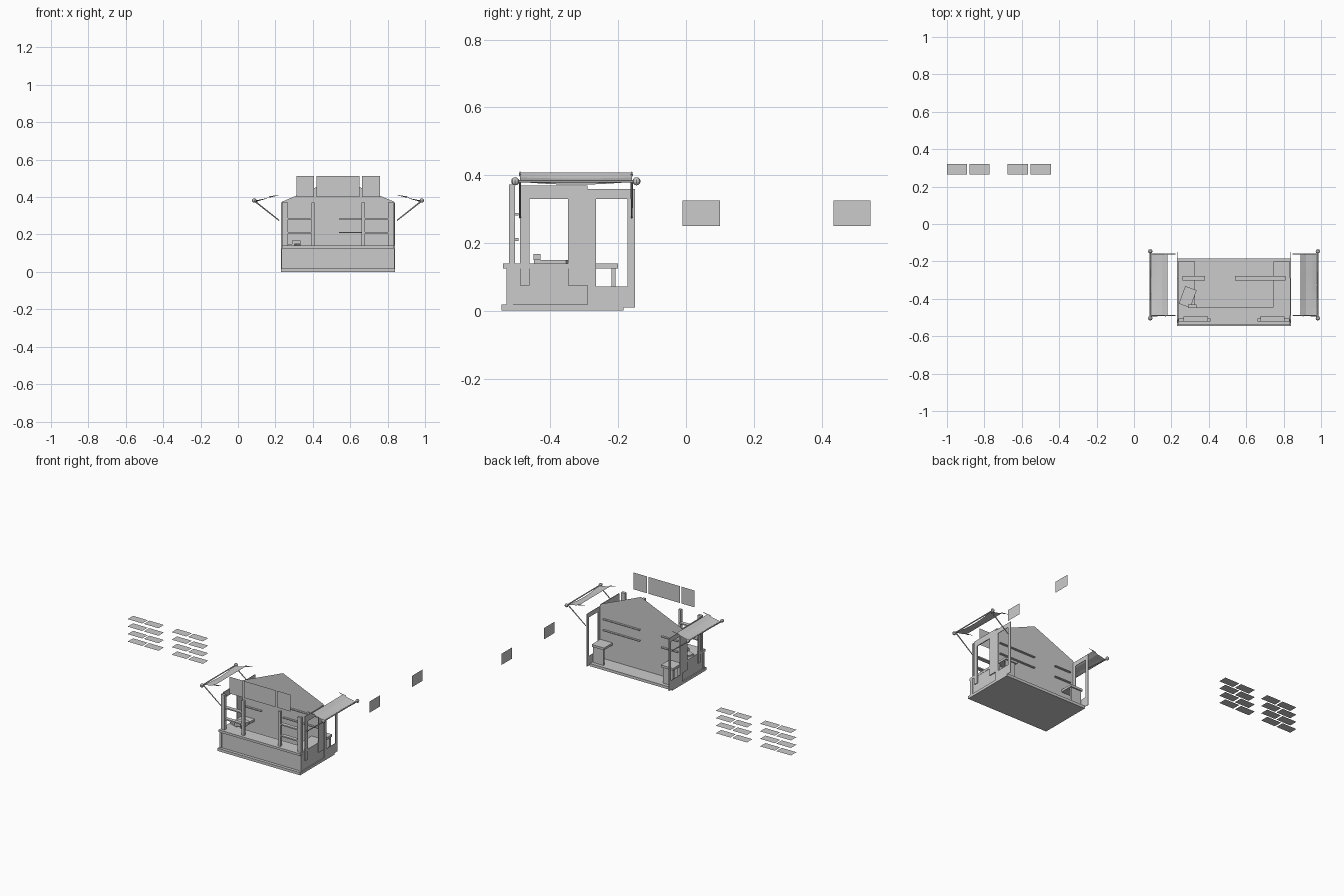
import bpy, bmesh, math
from mathutils import Vector, Matrix

if "Cube" in bpy.data.objects:
    bpy.data.objects.remove(bpy.data.objects["Cube"])

CX = 0.535          # stall centre line in x
SIDES = (-1, 1)


def add(name, bm):
    me = bpy.data.meshes.new(name)
    bmesh.ops.recalc_face_normals(bm, faces=bm.faces)
    bm.to_mesh(me)
    bm.free()
    ob = bpy.data.objects.new(name, me)
    bpy.context.collection.objects.link(ob)
    return ob


def box(name, x0, x1, y0, y1, z0, z1, turn=0):
    bm = bmesh.new()
    bmesh.ops.create_cube(bm, size=1)
    bmesh.ops.scale(bm, vec=(x1 - x0, y1 - y0, z1 - z0), verts=bm.verts)
    bmesh.ops.rotate(bm, matrix=Matrix.Rotation(turn, 3, 'Z'), verts=bm.verts)
    bmesh.ops.translate(bm, vec=((x0 + x1) / 2, (y0 + y1) / 2, (z0 + z1) / 2), verts=bm.verts)
    return add(name, bm)


def side_box(name, s, a, b, *rest):
    # a, b are distances from the centre line
    return box(name, *sorted((CX + s * a, CX + s * b)), *rest)


def poly(name, pts):
    bm = bmesh.new()
    bm.faces.new([bm.verts.new(p) for p in pts])
    return add(name, bm)


def rod(name, a, b, r0, r1, n=6):
    a, b = Vector(a), Vector(b)
    d = b - a
    bm = bmesh.new()
    bmesh.ops.create_cone(bm, cap_ends=True, segments=n, radius1=r0, radius2=r1, depth=d.length)
    bmesh.ops.transform(bm, verts=bm.verts, matrix=Matrix.Translation((a + b) / 2)
                        @ d.to_track_quat('Z', 'Y').to_matrix().to_4x4())
    return add(name, bm)


# floor and front of the stall
box("floor", 0.23, 0.84, -0.545, -0.185, 0, 0.018)
box("front_wall", 0.25, 0.82, -0.525, -0.51, 0.018, 0.125)
box("front_counter", 0.235, 0.835, -0.54, -0.445, 0.125, 0.14)

# gabled partition
poly("gable_wall", [(0.235, -0.29, 0.012), (0.835, -0.29, 0.012), (0.835, -0.29, 0.375),
                    (CX, -0.29, 0.502), (0.235, -0.29, 0.375)])
for z in (0.21, 0.283):
    box("wall_shelf_long", 0.54, 0.81, -0.303, -0.277, z - 0.003, z + 0.003)
    box("wall_shelf_short", 0.26, 0.38, -0.303, -0.277, z - 0.003, z + 0.003)

for s in SIDES:
    # side counters and walls
    side_box("side_counter", s, 0.21, 0.30, -0.445, -0.20, 0.125, 0.14)
    side_box("side_wall", s, 0.285, 0.298, -0.525, -0.27, 0.018, 0.125)
    side_box("counter_end", s, 0.22, 0.295, -0.22, -0.208, 0.018, 0.125)
    side_box("corner_trim", s, 0.285, 0.302, -0.53, -0.51, 0.018, 0.125)
    # side window frame
    for y0, y1, z0, z1 in ((-0.49, -0.462, 0.075, 0.37), (-0.348, -0.29, 0.075, 0.37),
                           (-0.462, -0.348, 0.33, 0.37)):
        side_box("window_frame", s, 0.298, 0.304, y0, y1, z0, z1)
    # rear side doorway frame
    for y0, y1, z0, z1 in ((-0.29, -0.266, 0.01, 0.36), (-0.173, -0.15, 0.01, 0.36),
                           (-0.266, -0.173, 0.33, 0.36), (-0.266, -0.173, 0.01, 0.072)):
        side_box("doorway_frame", s, 0.302, 0.305, y0, y1, z0, z1)
    # front posts with display rails between them
    side_box("outer_post", s, 0.268, 0.296, -0.522, -0.504, 0.14, 0.372)
    side_box("inner_post", s, 0.125, 0.143, -0.522, -0.504, 0.14, 0.372)
    for z in (0.21, 0.285):
        side_box("display_rail", s, 0.14, 0.27, -0.52, -0.495, z - 0.004, z + 0.004)

    # sagging awning sheet
    prof = [(0.355, 0.408), (0.385, 0.393), (0.42, 0.386), (0.45, 0.38)]
    ys = [-0.49 + 0.33 * i / 8 for i in range(9)]
    bm = bmesh.new()
    grid = [[bm.verts.new((CX + s * (d - 0.008 * math.sin(math.pi * j / 8) * (i == 3)), y,
                           z - 0.008 * math.sin(math.pi * j / 8) * i / 3))
             for j, y in enumerate(ys)] for i, (d, z) in enumerate(prof)]
    for i in range(3):
        for j in range(8):
            bm.faces.new((grid[i][j], grid[i + 1][j], grid[i + 1][j + 1], grid[i][j + 1]))
    add("awning_sheet", bm)
    # awning pole, knobs, struts and pointed tips
    rod("awning_pole", (CX + s * 0.448, -0.50, 0.382), (CX + s * 0.448, -0.15, 0.382), 0.004, 0.004)
    for y, o in ((-0.49, -1), (-0.16, 1)):
        rod("awning_strut", (CX + s * 0.315, y, 0.275), (CX + s * 0.448, y, 0.38), 0.003, 0.004)
        rod("awning_tip", (CX + s * 0.318, y, 0.41), (CX + s * 0.37, y, 0.40), 0.001, 0.004)
        bm = bmesh.new()
        bmesh.ops.create_uvsphere(bm, u_segments=8, v_segments=6, radius=0.012)
        bmesh.ops.translate(bm, vec=(CX + s * 0.448, y + o * 0.014, 0.382), verts=bm.verts)
        add("awning_knob", bm)

# things on the left counter
box("counter_tray", 0.255, 0.32, -0.44, -0.34, 0.14, 0.15, math.radians(-20))
box("counter_block", 0.29, 0.335, -0.45, -0.43, 0.15, 0.167)

# flat boards above the front
for x0, x1 in ((0.313, 0.407), (0.42, 0.65), (0.662, 0.76)):
    poly("header_board", [(x0, -0.534, 0.40), (x1, -0.534, 0.40), (x1, -0.534, 0.512), (x0, -0.534, 0.512)])

# separate flat panels at the right
for y in (-0.01, 0.435):
    poly("side_panel", [(0.978, y, 0.25), (0.978, y + 0.11, 0.25), (0.978, y + 0.11, 0.325), (0.978, y, 0.325)])

# stacked flat slats at the left rear
for z in (0.09, 0.14, 0.19, 0.24):
    for x in (-1.0, -0.88, -0.675, -0.553):
        poly("slat", [(x, 0.265, z), (x + 0.108, 0.265, z), (x + 0.108, 0.322, z), (x, 0.322, z)])
